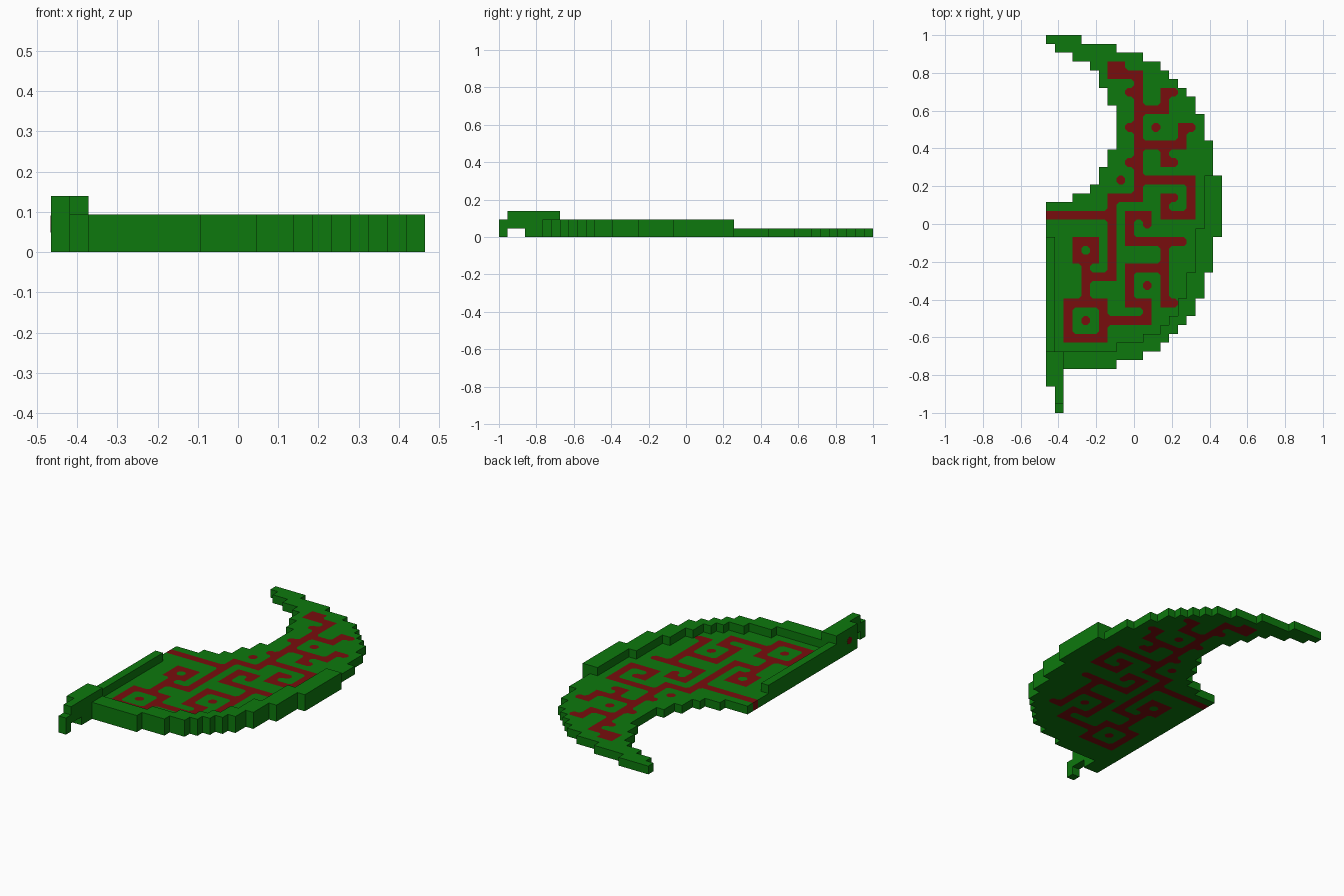
import bpy, bmesh
from mathutils import Vector

if "Cube" in bpy.data.objects:
    bpy.data.objects.remove(bpy.data.objects["Cube"])

U = 2 / 43                      # size of one block


def material(name, rgb):
    m = bpy.data.materials.new(name)
    m.diffuse_color = (*rgb, 1)
    m.use_nodes = True
    m.node_tree.nodes["Principled BSDF"].inputs["Base Color"].default_value = m.diffuse_color
    return m


GREEN = material("leaf green", (0.004, 0.19, 0.004))
RED = material("dark red", (0.19, 0.004, 0.004))

# Crescent outline per row (row 0 is the back tip); both edges are symmetric arcs
half = [4, 8, 11, 13, 14, 15, 16, 17, 17] + [18] * 3 + [19] * 4 + [20] * 3
right = half + [20] + half[::-1]
arc = [0, 1, 3, 5, 6, 6, 7, 7, 8, 8]
left = arc + [8] + arc[:1:-1] + [0] * 18 + [2]
# Inner edge of the raised rim, from row 16 on
inner = [18] * 6 + [17] * 5 + [16] * 3 + [15] * 2 + [14, 13, 11, 8]

# Painted maze: strokes through block cells (column, row)
strokes = [
    [(7, 3), (8, 3)], [(7, 4), (10, 4), (10, 18), (7, 18), (7, 27), (4, 27)],
    [(9, 6), (10, 6)], [(14, 6), (13, 6), (13, 8), (10, 8)],
    [(9, 10), (10, 10)], [(12, 10)], [(16, 10), (15, 10), (15, 12), (10, 12)],
    [(9, 14), (10, 14)], [(13, 12), (13, 14), (14, 14)], [(8, 16)],
    [(10, 16), (16, 16), (16, 20), (13, 20), (13, 18), (14, 18)],
    [(0, 20), (7, 20)],
    [(3, 23), (5, 23), (5, 25), (3, 25), (3, 23)], [(4, 25), (4, 30)],
    [(2, 30), (6, 30), (6, 34), (2, 34), (2, 30)], [(4, 32)],
    [(6, 32), (11, 32), (11, 30), (9, 30), (9, 26), (13, 26)],
    [(15, 23), (9, 23), (9, 20), (11, 20), (11, 21)],
    [(13, 23), (13, 30), (14, 30)], [(11, 28)],
]
red = set()
for path in strokes:
    for (c0, r0), (c1, r1) in zip(path, path[1:] or path):
        for c in range(min(c0, c1), max(c0, c1) + 1):
            for r in range(min(r0, r1), max(r0, r1) + 1):
                red.add((c, r))

# Blocks (column, row, layer) of each part
slab = {(c, r, 0) for r in range(38) for c in range(left[r], right[r])}
rim = set()
for c, r, _ in slab:
    if r >= 16 and (r >= 36 or c >= inner[r - 16] or (c == 0 and r >= 23)):
        rim.add((c, r, 1))
grip = {(c, r, k) for c in (0, 1) for r in range(36, 40) for k in range(3)}
hook = {(1, r, k) for r in (40, 41) for k in (1, 2)} | {(1, 42, 0), (1, 42, 1)}
slab -= grip
rim -= grip
solid = slab | rim | grip | hook
floor = {(c, r) for c, r, k in solid if k == 0}


def point(c, r, k):
    return Vector(((c - 10) * U, (21.5 - r) * U, k * U))


def is_cut(c, r, dc, dr):
    """Whether a painted cell loses one corner to the other colour."""
    me = (c, r) in red
    def other(p):
        return p in floor and (p in red) != me
    if not (other((c + dc, r)) and other((c, r + dr))):
        return False
    if not me:
        return other((c + dc, r + dr))
    return sum(other(p) for p in ((c+1, r), (c-1, r), (c, r+1), (c, r-1))) >= 3


def flat_cell(c, r, z, flip, face):
    """Horizontal face of one block, with rounded paint corners."""
    me = z <= 1 and (c, r) in red
    pts, e = [], 0.3
    for dc, dr in ((-1, 1), (1, 1), (1, -1), (-1, -1)):
        x, y = c + (dc > 0), r + (dr > 0)
        if z <= 1 and is_cut(c, r, dc, dr):
            a, b = (x, y - dr * e), (x - dc * e, y)
            if dc * dr > 0:
                a, b = b, a
            pts += [a, b]
            face([a, (x, y), b], z, flip, not me)
        else:
            pts.append((x, y))
    face(pts, z, flip, me)


def build(name, cells):
    bm = bmesh.new()

    def add(pts, is_red):
        f = bm.faces.new([bm.verts.new(p) for p in pts])
        f.material_index = int(is_red)

    def level(pts, z, flip, is_red):
        add([point(x, y, z) for x, y in (pts[::-1] if flip else pts)], is_red)

    for c, r, k in sorted(cells):
        if (c, r, k + 1) not in solid:
            flat_cell(c, r, k + 1, False, level)
        if (c, r, k - 1) not in solid:
            flat_cell(c, r, k, True, level)
        # Side walls, only where exposed
        for d, a, b in (((-1, 0), (0, 0), (0, 1)), ((1, 0), (1, 1), (1, 0)),
                        ((0, -1), (1, 0), (0, 0)), ((0, 1), (0, 1), (1, 1))):
            if (c + d[0], r + d[1], k) not in solid:
                p, q = (c + a[0], r + a[1]), (c + b[0], r + b[1])
                add([point(*p, k), point(*q, k), point(*q, k + 1), point(*p, k + 1)],
                    k == 0 and (c, r) in red)
    bmesh.ops.remove_doubles(bm, verts=bm.verts, dist=1e-5)
    mesh = bpy.data.meshes.new(name)
    bm.to_mesh(mesh)
    bm.free()
    mesh.materials.append(GREEN)
    mesh.materials.append(RED)
    bpy.context.collection.objects.link(bpy.data.objects.new(name, mesh))


build("crescent_slab", slab)
build("raised_rim", rim)
build("grip", grip)
build("hook", hook)

# Small painted dot on the side of the grip
bpy.ops.mesh.primitive_cylinder_add(vertices=8, radius=0.45 * U, depth=0.002,
                                    location=point(0, 38.5, 1.5),
                                    rotation=(0, 1.5708, 0))
dot = bpy.context.object
dot.name = "grip_dot"
dot.data.materials.append(RED)
